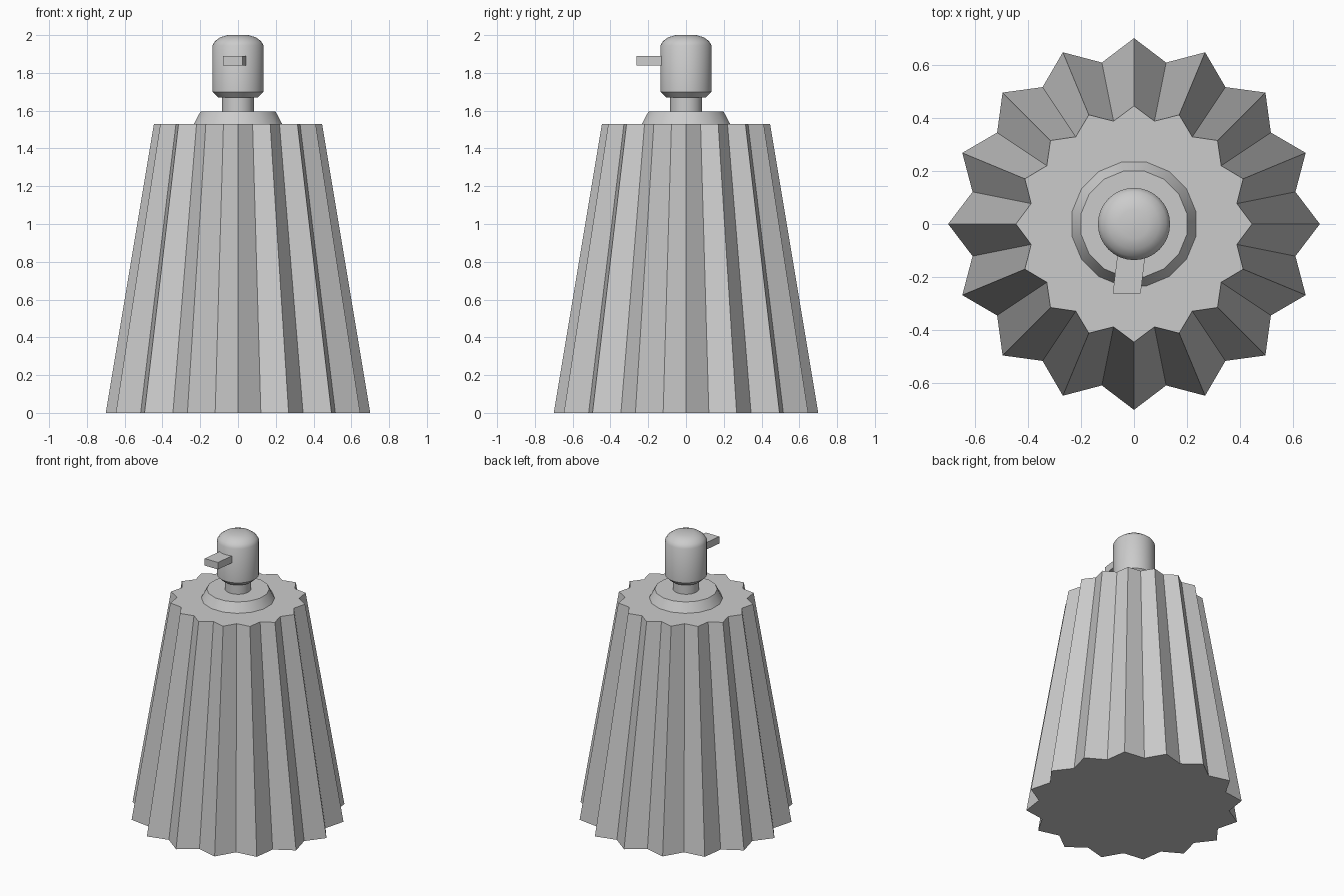
import bpy
import math

if "Cube" in bpy.data.objects:
    bpy.data.objects.remove(bpy.data.objects["Cube"])

# One plain grey for every part
grey = bpy.data.materials.new("plain grey")
grey.use_nodes = True
colour = (0.6, 0.6, 0.6, 1)
grey.diffuse_color = colour
grey.node_tree.nodes["Principled BSDF"].inputs["Base Color"].default_value = colour


def make(name, verts, faces, smooth=None):
    mesh = bpy.data.meshes.new(name)
    mesh.from_pydata(verts, [], faces)
    mesh.materials.append(grey)
    obj = bpy.data.objects.new(name, mesh)
    bpy.context.collection.objects.link(obj)
    if smooth:
        bpy.ops.object.select_all(action='DESELECT')
        obj.select_set(True)
        bpy.context.view_layer.objects.active = obj
        bpy.ops.object.shade_smooth_by_angle(angle=math.radians(smooth))
    return obj


def loft(name, rings, smooth=None):
    """Skin a stack of equal rings and cap both ends."""
    n = len(rings[0])
    verts = [p for ring in rings for p in ring]
    faces = [(k * n + i, k * n + (i + 1) % n,
              (k + 1) * n + (i + 1) % n, (k + 1) * n + i)
             for k in range(len(rings) - 1) for i in range(n)]
    faces.append(tuple(reversed(range(n))))
    faces.append(tuple(range(len(verts) - n, len(verts))))
    return make(name, verts, faces, smooth)


def ring(n, z, outer, inner=None, turn=0.0):
    """Circle of n points; alternates two radii when inner is given."""
    pts = []
    for i in range(n):
        a = math.tau * (i + turn) / n
        r = inner if inner and i % 2 else outer
        pts.append((r * math.cos(a), r * math.sin(a), z))
    return pts


def turned(name, profile, n, turn=0.0, smooth=30):
    return loft(name, [ring(n, z, r, turn=turn) for r, z in profile], smooth)


# Pleated tapering body
loft("pleated_body", [ring(32, 0, 0.70, 0.62), ring(32, 1.53, 0.445, 0.395)])

# Collar, neck and rounded pump head
turned("collar", [(0.238, 1.53), (0.203, 1.595)], 16, turn=0.5)
turned("neck", [(0.085, 1.59), (0.085, 1.68)], 24)
turned("pump_head", [(0.105, 1.67), (0.136, 1.70), (0.136, 1.945),
                     (0.122, 1.968), (0.095, 1.988), (0.055, 2.0)], 32, smooth=40)

# Slightly skewed spout
spout = [[(x + s, y, z) for x, z in
          ((-0.08, 1.84), (0.025, 1.84), (0.025, 1.89), (-0.08, 1.89))]
         for y, s in ((-0.262, 0), (-0.08, 0.022))]
loft("spout", spout)
